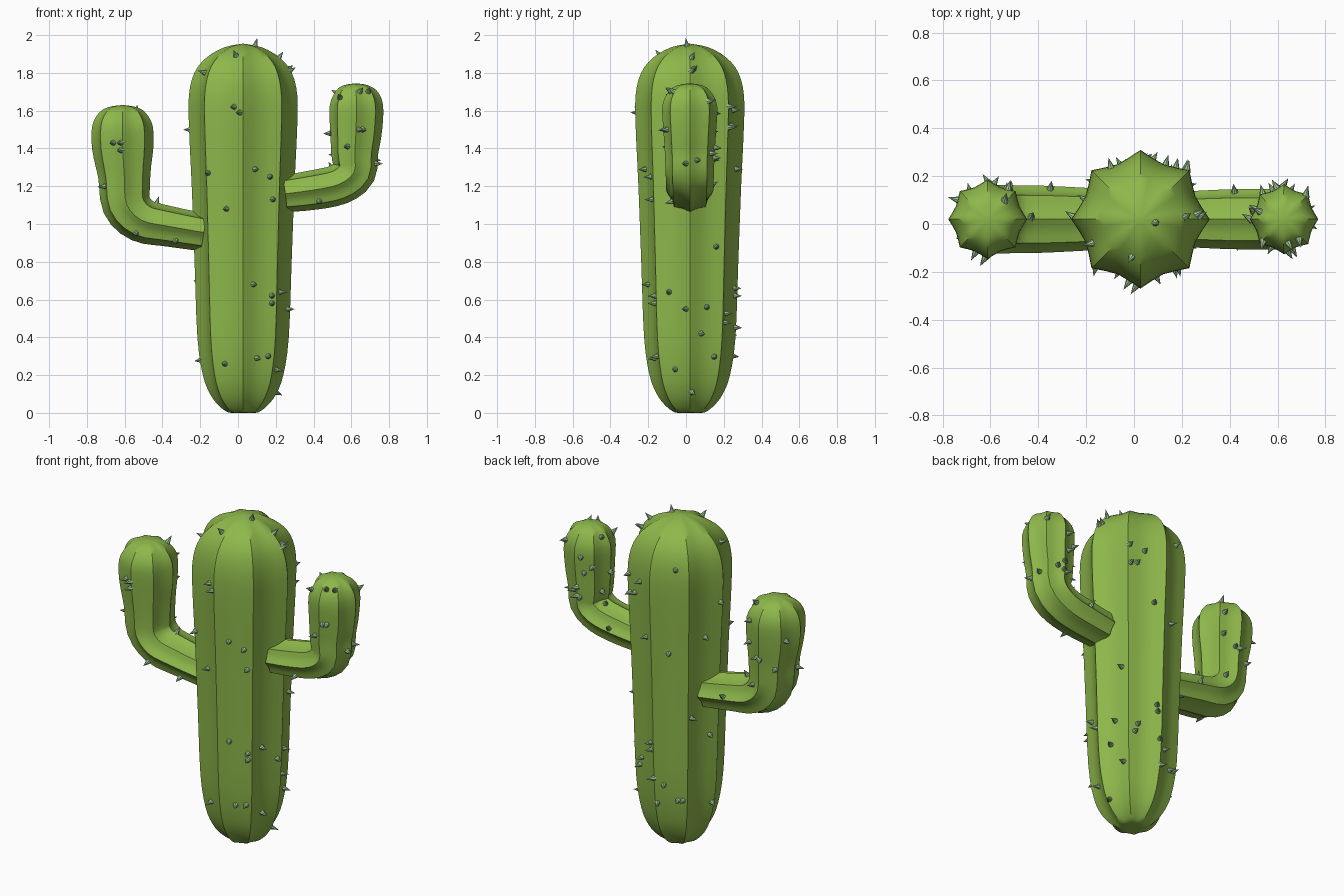
import bpy, bmesh, math, random
from mathutils import Vector, Matrix
from mathutils.bvhtree import BVHTree

if "Cube" in bpy.data.objects:
    bpy.data.objects.remove(bpy.data.objects["Cube"])

random.seed(4)
CY = 0.02
SIDES = 32


def material(name, color):
    m = bpy.data.materials.new(name)
    m.diffuse_color = (*color, 1)
    m.use_nodes = True
    m.node_tree.nodes["Principled BSDF"].inputs["Base Color"].default_value = m.diffuse_color
    return m


green = material("cactus_green", (0.27, 0.48, 0.07))
pale = material("spine_pale", (0.35, 0.55, 0.30))


def add_object(name, bm, mat):
    me = bpy.data.meshes.new(name)
    bm.to_mesh(me)
    ob = bpy.data.objects.new(name, me)
    bpy.context.collection.objects.link(ob)
    me.materials.append(mat)
    return ob


def catmull(p, steps=3):
    out = []
    for i in range(len(p) - 1):
        a, b, c, d = p[max(i - 1, 0)], p[i], p[i + 1], p[min(i + 2, len(p) - 1)]
        for s in range(steps):
            t = s / steps
            out.append([0.5 * (2 * q + (r - o) * t + (2 * o - 5 * q + 4 * r - u) * t * t
                               + (3 * q - o - 3 * r + u) * t ** 3)
                        for o, q, r, u in zip(a, b, c, d)])
    return out + [list(p[-1])]


def ribbed_tube(name, sections, depth):
    """Eight-ribbed tube; each section is x, z, radius in the bend plane, radius along y."""
    pts = catmull(sections)
    bm = bmesh.new()
    rings = []
    for i, (x, z, ra, rb) in enumerate(pts):
        p, n = pts[max(i - 1, 0)], pts[min(i + 1, len(pts) - 1)]
        t = Vector((n[0] - p[0], n[1] - p[1])).normalized()
        ring = []
        for k in range(SIDES):
            a = 2 * math.pi * k / SIDES
            f = 1 - depth * abs(math.sin(4 * a))
            u = max(ra, 0) * f * math.cos(a)
            v = max(rb, 0) * f * math.sin(a)
            ring.append(bm.verts.new((x + t.y * u, CY + v, max(z - t.x * u, 0))))
        rings.append(ring)
    for r0, r1 in zip(rings, rings[1:]):
        for k in range(SIDES):
            j = (k + 1) % SIDES
            bm.faces.new((r0[k], r0[j], r1[j], r1[k]))
    bmesh.ops.remove_doubles(bm, verts=bm.verts, dist=0.0005)
    bmesh.ops.recalc_face_normals(bm, faces=bm.faces)
    ob = add_object(name, bm, green)
    tree = BVHTree.FromBMesh(bm)
    bm.free()
    bpy.ops.object.select_all(action='DESELECT')
    ob.select_set(True)
    bpy.context.view_layer.objects.active = ob
    bpy.ops.object.shade_smooth_by_angle(angle=math.radians(40))
    return tree


# Trunk: height and radius profile
profile = [(0, .035), (.003, .08), (.04, .13), (.1, .175), (.2, .213), (.4, .242), (.8, .257),
           (1.2, .272), (1.5, .286), (1.68, .287), (1.8, .258), (1.88, .195), (1.935, .1), (1.955, 0)]
trunk = ribbed_tube("trunk", [(.027, z, r, r) for z, r in profile], .14)

# Bent arms
left = ribbed_tube("left_arm", [
    (-.18, .955, .10, .13), (-.38, .99, .108, .14), (-.51, 1.02, .118, .142), (-.59, 1.105, .13, .145),
    (-.602, 1.25, .138, .15), (-.61, 1.4, .162, .162), (-.612, 1.52, .16, .163),
    (-.612, 1.59, .122, .122), (-.612, 1.62, .07, .07), (-.612, 1.63, 0, 0)], .13)
right = ribbed_tube("right_arm", [
    (.25, 1.16, .098, .118), (.40, 1.18, .105, .125), (.535, 1.21, .108, .126), (.615, 1.275, .115, .128),
    (.618, 1.38, .125, .132), (.625, 1.5, .138, .14), (.627, 1.63, .141, .145),
    (.625, 1.705, .108, .108), (.625, 1.735, .062, .062), (.625, 1.745, 0, 0)], .13)

# Spine spots, found by casting onto the body from each side
front = [(-.01, 1.89), (-.02, 1.62), (.01, 1.59), (-.16, 1.27), (.09, 1.29), (.17, 1.25), (.185, 1.13),
         (-.06, 1.08), (.08, .68), (.18, .62), (.18, .58), (-.07, .26), (.1, .29), (.16, .3), (.2, .23),
         (-.66, 1.43), (-.62, 1.43), (-.62, 1.39), (-.54, .95), (-.33, .91),
         (.54, 1.67), (.69, 1.7), (.64, 1.5), (.66, 1.5), (.58, 1.41), (.43, 1.12)]
side = [(.03, 1.88), (.03, 1.81), (.16, .88), (.11, .56), (.08, .42), (-.09, .64), (0, .55), (.03, .11),
        (-.1, 1.5), (0, 1.32), (.12, 1.65), (-.08, 1.7), (.15, 1.35)]
back = [(random.uniform(-.19, .25), random.uniform(.15, 1.85)) for _ in range(18)]
back += [(random.uniform(-.72, -.5), random.uniform(1.1, 1.58)) for _ in range(6)]
back += [(random.uniform(.53, .72), random.uniform(1.25, 1.7)) for _ in range(7)]
back += [(-.35, 1.0), (.42, 1.2)]
rays = [((x, -2, z), (0, 1, 0)) for x, z in front]
rays += [((2, y, z), (-1, 0, 0)) for y, z in side]
rays += [((x, 2, z), (0, -1, 0)) for x, z in back]
rays += [((-2, y, z), (1, 0, 0)) for y, z in [(.03, .28), (.06, .7), (-.08, 1.8), (.1, 1.42), (-.05, 1.2)]]
rays += [((-.36, y, z), (1, 0, 0)) for y, z in [(.03, 1.5), (.1, 1.3)]]
rays += [((.38, y, z), (1, 0, 0)) for y, z in [(.05, 1.69), (.02, 1.48), (.06, 1.37)]]
rays += [((x, y, 3), (0, 0, -1)) for x, y in [(.09, .005), (.26, .04), (-.54, .1), (.5, .05), (-.43, .03)]]

bm = bmesh.new()
for o, d in rays:
    o, d = Vector(o), Vector(d)
    hits = [h for h in (t.ray_cast(o, d) for t in (trunk, left, right)) if h[0]]
    if not hits:
        continue
    loc, n = min(hits, key=lambda h: h[3])[:2]
    if n.dot(d) > 0:
        n = -n
    m = Matrix.Translation(loc + n * .018) @ n.to_track_quat('Z', 'Y').to_matrix().to_4x4()
    bmesh.ops.create_cone(bm, cap_ends=True, segments=8, radius1=.018, radius2=0, depth=.052, matrix=m)
add_object("spines", bm, pale)
bm.free()
